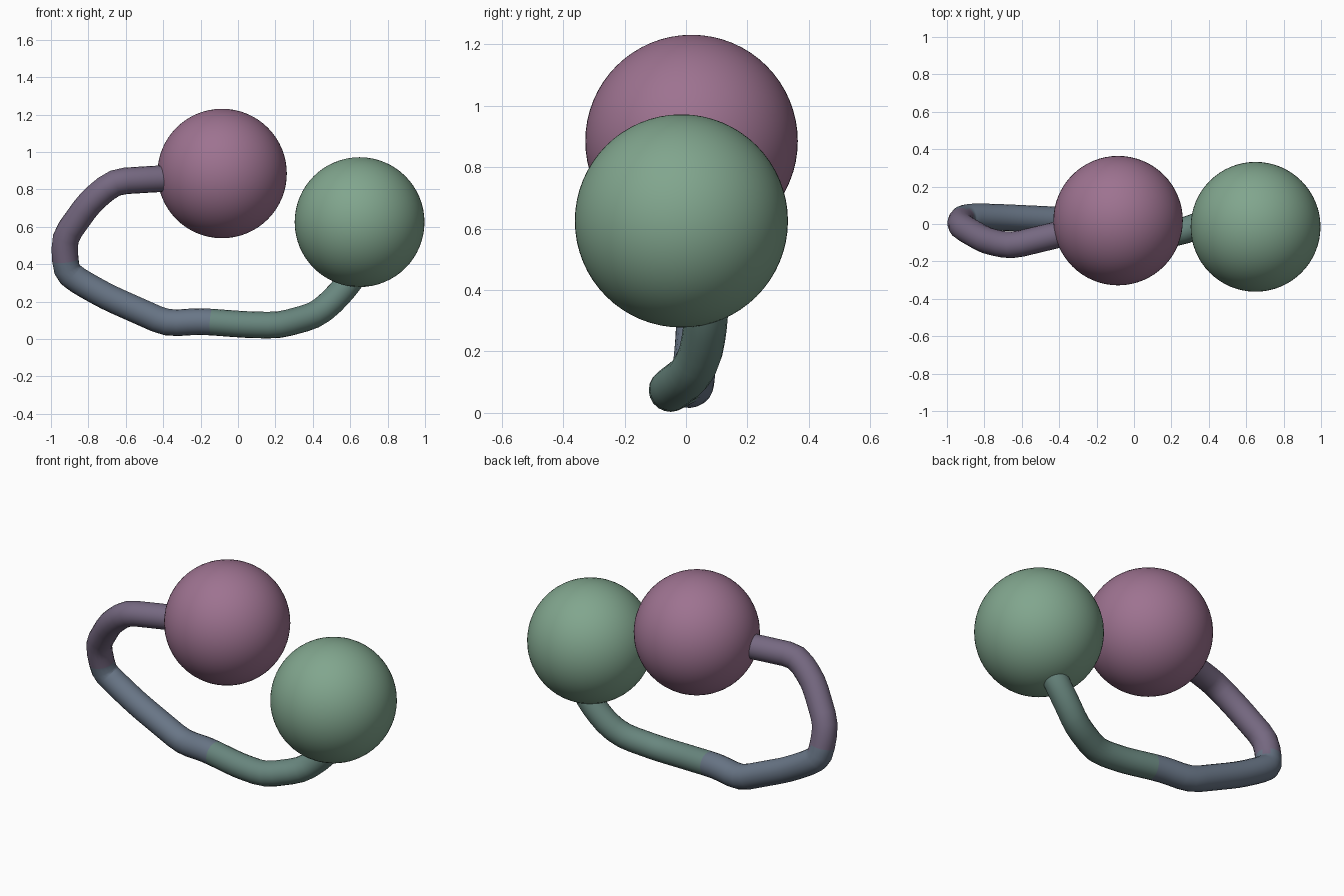
import bpy
from mathutils import Vector

if "Cube" in bpy.data.objects:
    bpy.data.objects.remove(bpy.data.objects["Cube"])


def material(name, rgb):
    m = bpy.data.materials.new(name)
    m.diffuse_color = (*rgb, 1)
    m.use_nodes = True
    m.node_tree.nodes["Principled BSDF"].inputs["Base Color"].default_value = m.diffuse_color
    return m


def ball(name, centre, radius, mat):
    bpy.ops.mesh.primitive_uv_sphere_add(segments=64, ring_count=32, radius=radius, location=centre)
    ob = bpy.context.object
    ob.name = name
    ob.data.materials.append(mat)
    bpy.ops.object.shade_smooth()


def round_corners(points, cut):
    # replace each inner corner with three points along a short arc
    pts = [Vector(p) for p in points]
    out = [pts[0]]
    for a, b, c in zip(pts, pts[1:], pts[2:]):
        p = b + (a - b).normalized() * min(cut, (a - b).length * 0.4)
        q = b + (c - b).normalized() * min(cut, (c - b).length * 0.4)
        out += [p, p * 0.25 + b * 0.5 + q * 0.25, q]
    return out + [pts[-1]]


# two balls
ball("upper_ball", (-0.085, 0.018, 0.885), 0.346, material("mauve", (0.34, 0.17, 0.28)))
ball("lower_ball", (0.65, -0.015, 0.625), 0.347, material("sage", (0.22, 0.38, 0.27)))

# bent connecting tube, from the upper ball round to the lower ball
path = [(-0.25, -0.02, 0.862), (-0.42, -0.06, 0.857), (-0.66, -0.118, 0.842),
        (-0.79, -0.09, 0.735), (-0.93, -0.01, 0.54), (-0.92, 0.03, 0.365),
        (-0.86, 0.04, 0.315), (-0.70, 0.035, 0.225), (-0.38, 0.02, 0.083),
        (-0.20, -0.01, 0.095), (0.04, -0.045, 0.077), (0.22, -0.053, 0.073),
        (0.41, 0.015, 0.125), (0.50, 0.05, 0.195), (0.61, 0.068, 0.32),
        (0.65, 0.06, 0.42)]
pts = round_corners(path, 0.06)
curve = bpy.data.curves.new("connecting_tube", "CURVE")
curve.dimensions = "3D"
curve.bevel_depth = 0.071
curve.bevel_resolution = 8
curve.use_fill_caps = True
spline = curve.splines.new("POLY")
spline.points.add(len(pts) - 1)
for sp, p in zip(spline.points, pts):
    sp.co = (*p, 1)
tube = bpy.data.objects.new("connecting_tube", curve)
bpy.context.collection.objects.link(tube)
bpy.ops.object.select_all(action="DESELECT")
tube.select_set(True)
bpy.context.view_layer.objects.active = tube
bpy.ops.object.convert(target="MESH")
tube = bpy.context.object
bpy.ops.object.shade_smooth_by_angle()

# tube colour drifts from purple through blue to green
tube.data.materials.clear()
for name, rgb in (("purple", (0.18, 0.14, 0.22)), ("blue", (0.14, 0.18, 0.24)),
                  ("teal", (0.14, 0.24, 0.21))):
    tube.data.materials.append(material(name, rgb))
for f in tube.data.polygons:
    c = f.center
    f.material_index = 0 if c.z > 0.42 and c.x < 0 else (1 if c.x < -0.1 else 2)
